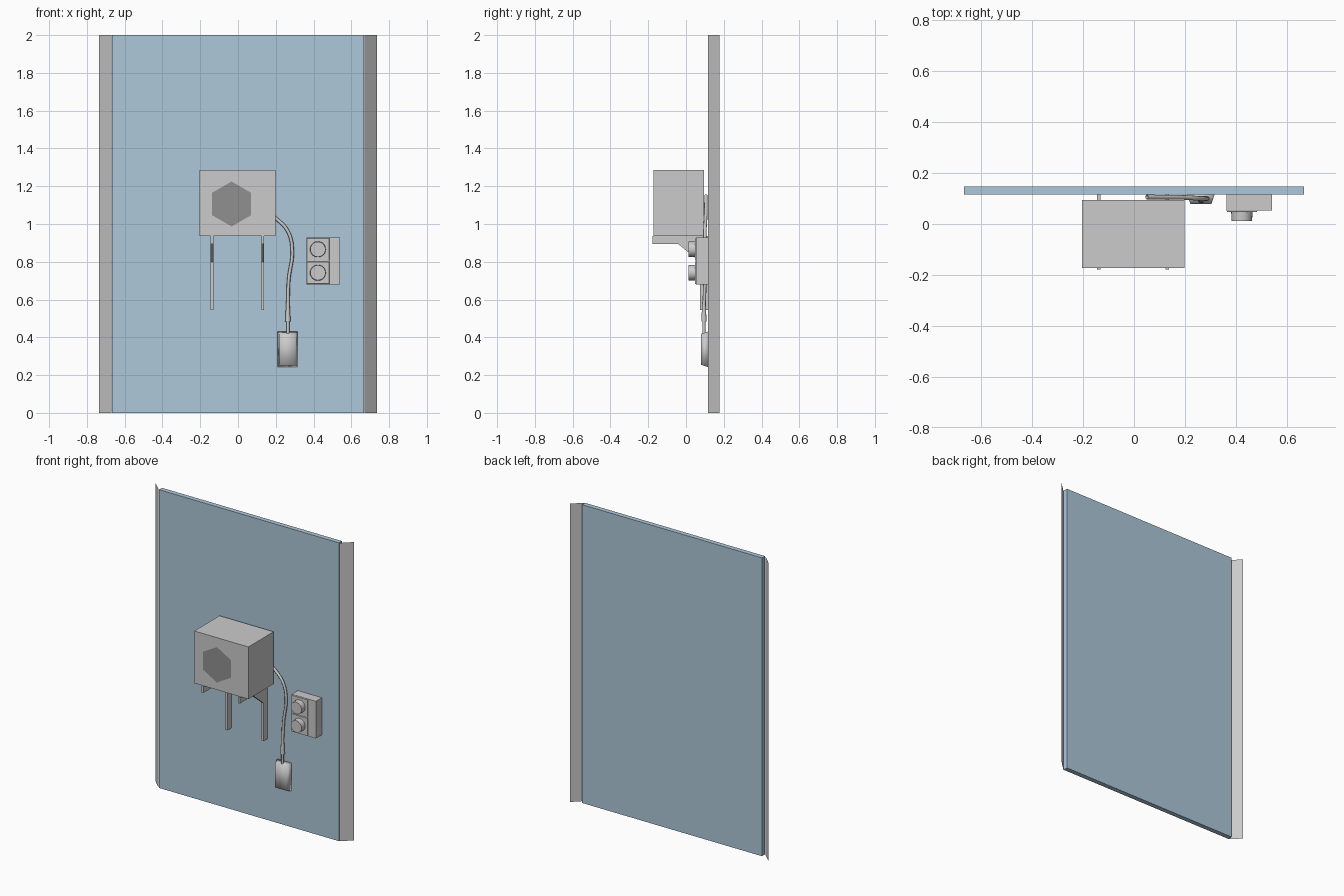
import bpy, math
from mathutils import Vector

if "Cube" in bpy.data.objects:
    bpy.data.objects.remove(bpy.data.objects["Cube"])


def material(name, rgb):
    m = bpy.data.materials.new(name)
    m.diffuse_color = (*rgb, 1)
    m.use_nodes = True
    m.node_tree.nodes["Principled BSDF"].inputs["Base Color"].default_value = m.diffuse_color
    return m


def mesh_obj(name, verts, faces, mat=None):
    me = bpy.data.meshes.new(name)
    me.from_pydata(verts, [], faces)
    me.update()
    ob = bpy.data.objects.new(name, me)
    bpy.context.collection.objects.link(ob)
    if mat:
        me.materials.append(mat)
    return ob


def box(name, x, y, z, mat=None, inset=0.0):
    # box between limits; inset shrinks the front face into a frustum
    (x0, x1), (y0, y1), (z0, z1), i = x, y, z, inset
    v = [(x0 + i, y0, z0 + i), (x1 - i, y0, z0 + i), (x1 - i, y0, z1 - i), (x0 + i, y0, z1 - i),
         (x0, y1, z0), (x1, y1, z0), (x1, y1, z1), (x0, y1, z1)]
    f = [(0, 1, 2, 3), (5, 4, 7, 6), (0, 4, 5, 1), (1, 5, 6, 2), (2, 6, 7, 3), (3, 7, 4, 0)]
    return mesh_obj(name, v, f, mat)


def prism_x(name, profile, x0, x1):
    # (y, z) outline extruded along x
    n = len(profile)
    v = [(x, y, z) for x in (x0, x1) for y, z in profile]
    f = [tuple(range(n))[::-1], tuple(range(n, 2 * n))]
    f += [(i, (i + 1) % n, n + (i + 1) % n, n + i) for i in range(n)]
    return mesh_obj(name, v, f)


def cylinder(name, r0, r1, p0, p1, sides, smooth=True):
    p0, p1 = Vector(p0), Vector(p1)
    bpy.ops.mesh.primitive_cone_add(vertices=sides, radius1=r0, radius2=r1, depth=(p1 - p0).length,
                                    location=(p0 + p1) / 2,
                                    rotation=(p1 - p0).to_track_quat('Z', 'Y').to_euler())
    ob = bpy.context.object
    ob.name = name
    if smooth:
        bpy.ops.object.shade_smooth_by_angle(angle=math.radians(40))
    return ob


blue = material("pale_blue", (0.42, 0.58, 0.70))
dark = material("dark_grey", (0.28, 0.28, 0.28))

# Wall panel and the slanted flaps along its edges
box("wall_panel", (-0.667, 0.667), (0.116, 0.148), (0, 2), blue)
for s, side in ((-1, "left"), (1, "right")):
    mesh_obj(side + "_flap", [(s * 0.67, 0.116, 0), (s * 0.735, 0.178, 0),
                              (s * 0.735, 0.178, 2), (s * 0.67, 0.116, 2)], [(0, 1, 2, 3)[::s]])

# Outdoor unit with hexagonal fan opening
box("unit_body", (-0.203, 0.198), (-0.173, 0.095), (0.937, 1.287))
angles = [math.radians(90 + 60 * i) for i in range(6)]
mesh_obj("fan_opening", [(-0.034 + 0.119 * math.cos(a), -0.175, 1.106 + 0.119 * math.sin(a))
                         for a in angles], [tuple(range(6))], dark)

# Wall brackets: arm, gusset and long upright
bracket = [(-0.178, 0.937), (-0.178, 0.893), (-0.04, 0.893), (0.074, 0.80),
           (0.074, 0.545), (0.138, 0.545), (0.138, 0.937)]
for x, side in ((-0.138, "left"), (0.131, "right")):
    prism_x(side + "_bracket", bracket, x - 0.007, x + 0.007)

# Cable from behind the unit to the plug sleeve
cu = bpy.data.curves.new("cable", 'CURVE')
cu.dimensions = '3D'
cu.bevel_depth = 0.009
cu.bevel_resolution = 2
cu.resolution_u = 6
path = [(0.05, 0.106, 1.15), (0.2, 0.104, 1.03), (0.262, 0.1, 0.965), (0.287, 0.1, 0.87),
        (0.268, 0.1, 0.70), (0.264, 0.096, 0.575)]
sp = cu.splines.new('BEZIER')
sp.bezier_points.add(len(path) - 1)
for bp, co in zip(sp.bezier_points, path):
    bp.co = co
    bp.handle_left_type = bp.handle_right_type = 'AUTO'
cable = bpy.data.objects.new("cable", cu)
bpy.context.collection.objects.link(cable)

# Sleeve and short lead into the handset
cylinder("cable_sleeve", 0.014, 0.009, (0.264, 0.095, 0.485), (0.264, 0.095, 0.585), 12)
cylinder("cable_lead", 0.008, 0.008, (0.264, 0.095, 0.42), (0.264, 0.095, 0.49), 12)

# Handset: tapered smooth block
handset = box("handset", (0.209, 0.316), (0.079, 0.116), (0.243, 0.43), None, 0.012)
handset.data.polygons.foreach_set("use_smooth", [True] * 6)

# Isolator box with two framed knobs
box("switch_box", (0.362, 0.541), (0.052, 0.116), (0.679, 0.928))
for z, level in ((0.866, "upper"), (0.742, "lower")):
    box(level + "_plate", (0.362, 0.485), (0.048, 0.054), (z - 0.061, z + 0.061), None, 0.003)
    cylinder(level + "_knob", 0.042, 0.040, (0.423, 0.049, z), (0.423, 0.012, z), 24)
